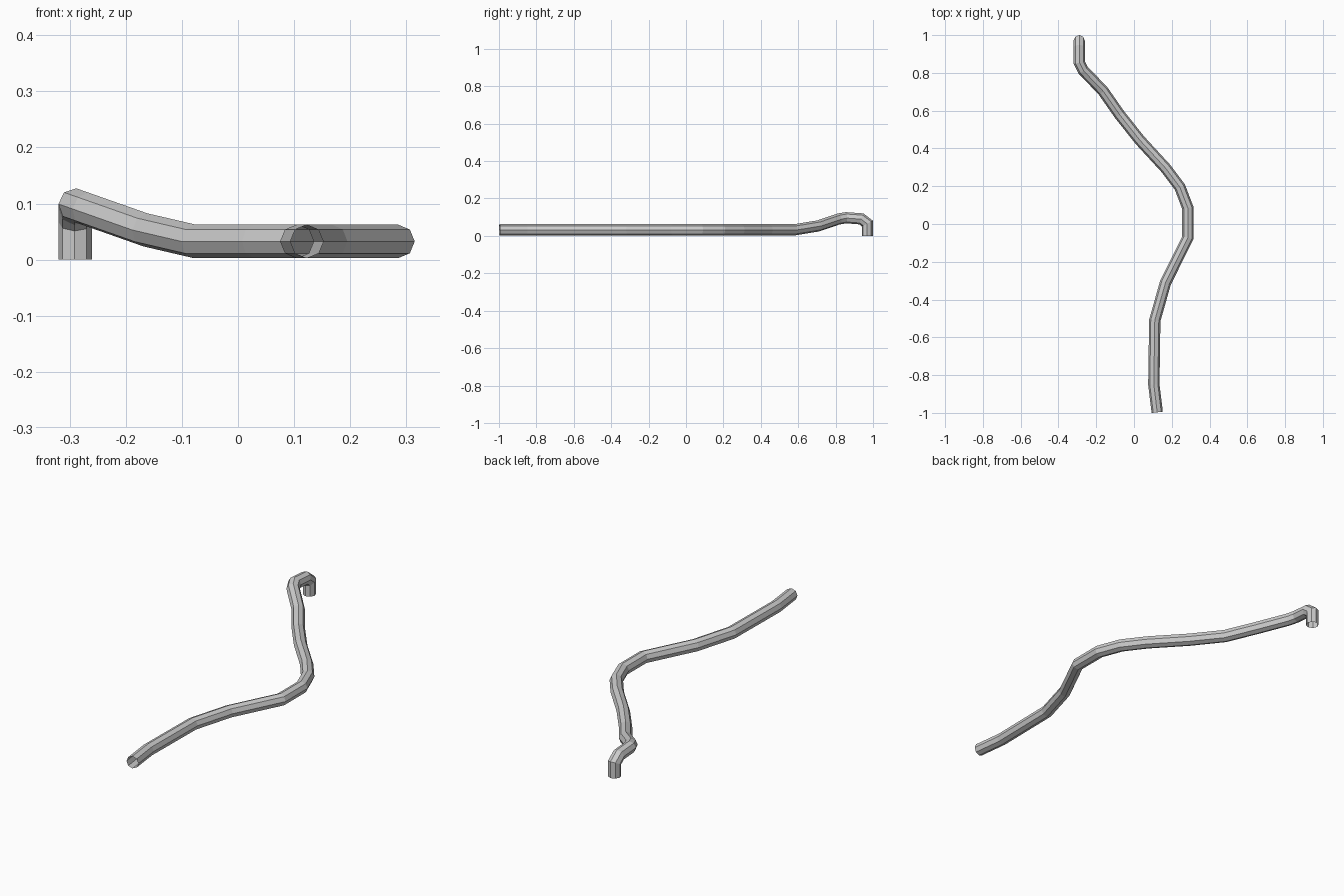
import bpy, bmesh, math
from mathutils import Vector

if "Cube" in bpy.data.objects:
    bpy.data.objects.remove(bpy.data.objects["Cube"])

R, SIDES = 0.03, 8
Z = 0.0325

# Centre line, from the front end to the turned-down back end
path = [Vector(p) for p in (
    (0.123, -0.997, Z), (0.105, -0.85, Z), (0.11, -0.51, Z), (0.167, -0.31, Z),
    (0.285, -0.073, Z), (0.285, 0.085, Z), (0.243, 0.195, Z), (0.168, 0.295, Z),
    (0.03, 0.445, Z), (-0.077, 0.58, Z), (-0.165, 0.706, 0.053),
    (-0.27, 0.815, 0.09), (-0.29, 0.855, 0.097), (-0.29, 0.937, 0.091),
    (-0.29, 0.97, 0.066), (-0.29, 0.97, 0.0))]
dirs = [(b - a).normalized() for a, b in zip(path, path[1:])]

# Octagonal section at the front, then mitred along every segment
side = dirs[0].cross(Vector((0, 0, 1))).normalized()
up = side.cross(dirs[0])
ring = [path[0] + R * (math.cos(a) * side + math.sin(a) * up)
        for a in (i * math.tau / SIDES for i in range(SIDES))]
bm = bmesh.new()
rings = [[bm.verts.new(p) for p in ring]]
for i, d in enumerate(dirs):
    centre = path[i + 1]
    n = d if i == len(dirs) - 1 else (d + dirs[i + 1]).normalized()
    ring = [p + d * ((centre - p).dot(n) / d.dot(n)) for p in ring]
    rings.append([bm.verts.new(p) for p in ring])

# Open-ended pipe wall
for a, b in zip(rings, rings[1:]):
    for i in range(SIDES):
        j = (i + 1) % SIDES
        bm.faces.new((a[i], a[j], b[j], b[i]))
# Outward-facing normals
bm.normal_update()
f = bm.faces[:][0]
if f.normal.dot(f.calc_center_median() - (path[0] + path[1]) / 2) < 0:
    bmesh.ops.reverse_faces(bm, faces=bm.faces[:])

mesh = bpy.data.meshes.new("bent_pipe")
bm.to_mesh(mesh)
bm.free()
bpy.context.collection.objects.link(bpy.data.objects.new("bent_pipe", mesh))
